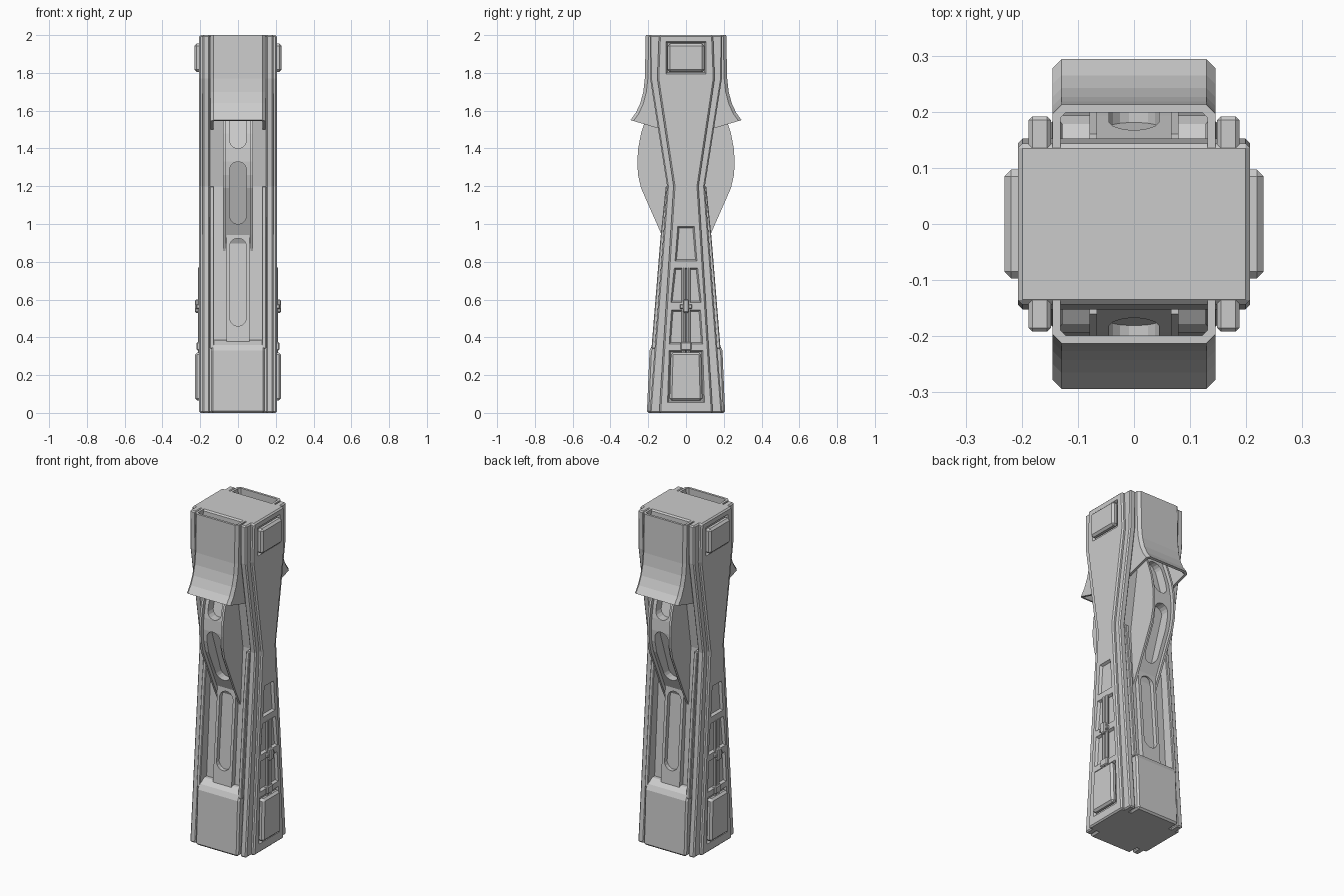
import bpy, bmesh, math
from mathutils import Vector

if "Cube" in bpy.data.objects:
    bpy.data.objects.remove(bpy.data.objects["Cube"])


def make(name, verts, faces, bevel=0.0, hide=False):
    me = bpy.data.meshes.new(name)
    bm = bmesh.new()
    vs = [bm.verts.new(v) for v in verts]
    for f in faces:
        bm.faces.new([vs[i] for i in f])
    bmesh.ops.recalc_face_normals(bm, faces=bm.faces)
    bm.to_mesh(me)
    bm.free()
    ob = bpy.data.objects.new(name, me)
    bpy.context.collection.objects.link(ob)
    if bevel:
        m = ob.modifiers.new("bevel", 'BEVEL')
        m.width, m.segments = bevel, 1
        m.limit_method, m.angle_limit = 'ANGLE', math.radians(40)
    if hide:
        ob.hide_render = True
        ob.hide_set(True)
    return ob


def bridge(name, a, b, **kw):
    """Solid between two matching point loops."""
    n = len(a)
    faces = [list(range(n)), list(range(n, 2 * n))]
    faces += [[i, (i + 1) % n, n + (i + 1) % n, n + i] for i in range(n)]
    return make(name, list(a) + list(b), faces, **kw)


def prism(name, yz, x0, x1, **kw):
    """Side profile (y, z) extruded along x."""
    return bridge(name, [(x0, y, z) for y, z in yz], [(x1, y, z) for y, z in yz], **kw)


def box(name, x, y, z, bevel=0.0):
    return prism(name, [(y[0], z[0]), (y[1], z[0]), (y[1], z[1]), (y[0], z[1])],
                 x[0], x[1], bevel=bevel)


def both(half):
    """Mirror a half outline given as (y, z) from bottom to top."""
    return half + [(-y, z) for y, z in reversed(half)]


def cut(ob, cutter):
    m = ob.modifiers.new("cut", 'BOOLEAN')
    m.operation, m.object, m.solver = 'DIFFERENCE', cutter, 'EXACT'


def lerp(pts, z):
    for (y0, z0), (y1, z1) in zip(pts, pts[1:]):
        if z0 <= z <= z1:
            return y0 + (y1 - y0) * (z - z0) / (z1 - z0)
    return pts[-1][0]


def slot(name, s, r, z0, z1, depth):
    """Rounded slot cutter whose floor follows depth(z)."""
    pts = []
    for k in range(16):
        a = math.pi * (k + 0.5) / 8
        c = z1 - r if math.sin(a) > 0 else z0 + r
        pts.append((r * math.cos(a), c + r * math.sin(a)))
    return bridge(name, [(x, s * 0.5, z) for x, z in pts],
                  [(x, s * depth(z), z) for x, z in pts], hide=True)


# Core body, narrow at the waist
CORE = [(.142, 0), (.066, 1.2), (.152, 1.77), (.143, 2)]
core = prism("core_body", both(CORE), -.207, .207, bevel=.008)

# Pockets down both sides: z range, half width at bottom and top
POCKETS = [(.05, .335, .102, .093), (.36, .55, .093, .081), (.58, .77, .085, .066),
           (.80, .99, .062, .048), (1.79, 1.97, .11, .11)]
for s in (-1, 1):
    for z0, z1, b, t in POCKETS:
        def ring(x, d):
            return [(s * x, -b + d, z0 + d), (s * x, b - d, z0 + d),
                    (s * x, t - d, z1 - d), (s * x, -t + d, z1 - d)]
        cut(core, bridge("pocket_cutter", ring(.215, 0), ring(.192, .012), hide=True))

for s in (-1, 1):
    # Raised covers in the end pockets
    for name, z0, z1, b, t, x in (("lower_cover", .065, .32, .087, .08, .228),
                                  ("upper_cover", 1.805, 1.955, .097, .097, .231)):
        prism(name, [(-b, z0), (b, z0), (t, z1), (-t, z1)], s * .19, s * x, bevel=.012)
    # Twin pipes and clamp
    for y in (-.013, .013):
        bpy.ops.mesh.primitive_cylinder_add(vertices=8, radius=.01, depth=.46,
                                            location=(s * .203, y, .54))
        bpy.context.object.name = "side_pipe"
    box("pipe_clamp_bar", (s * .19, s * .222), (-.033, .033), (.55, .575), .004)
    box("pipe_clamp_block", (s * .19, s * .228), (-.017, .017), (.53, .6), .006)
    box("pipe_socket", (s * .19, s * .219), (-.028, .028), (.33, .375), .005)

# Wide side frames standing proud of the core
FRAME = [(.192, 0), (.1, 1.2), (.19, 1.77), (.192, 2)]
for s in (-1, 1):
    prism("side_frame", both(FRAME), s * .148, s * .188, bevel=.007)
    # Short rails lining the channel
    prism("channel_rail", both([(.183, .34), (.135, .93), (.107, 1.2)]),
          s * .127, s * .15, bevel=.004)

# Base block with sloped shoulders
prism("base_block", both([(.207, 0), (.193, .33), (.178, .36), (.14, .385)]), -.142, .142, bevel=.01)

# Bulging fins and the slotted panel between them
FIN = [(.085, .85), (.13, .945), (.238, 1.19), (.254, 1.26), (.258, 1.33), (.253, 1.4),
       (.238, 1.48), (.215, 1.55), (.16, 1.7)]
for s in (-1, 1):
    prism("bulge_fin", both(FIN), s * .066, s * .079)
INNER = [(y - .022, z) for y, z in FIN]
panel = prism("bulge_panel", both(INNER), -.068, .068)
for s in (-1, 1):
    cut(panel, slot("bulge_slot_cutter", s, .045, 1.0, 1.33, lambda z: lerp(INNER, z) - .05))
    cut(panel, slot("top_slot_cutter", s, .045, 1.4, 1.62, lambda z: lerp(INNER, z) - .05))

# Lower slotted spine
SPINE = [(.152, .36), (.105, .97)]
spine = prism("lower_spine", both(SPINE), -.062, .062)
for s in (-1, 1):
    cut(spine, slot("spine_slot_cutter", s, .045, .46, .925, lambda z: lerp(SPINE, z) - .025))

# Flared hoods, front and back: (z, outer y)
HOOD = [(2, .213), (1.77, .218), (1.7, .226), (1.64, .242), (1.59, .265), (1.55, .294)]
for s in (-1, 1):
    verts, faces = [], []
    for i, (z, y) in enumerate(HOOD):
        drop = .05 * (i / 5) ** 2
        for w, yo, c in ((.145, y, .016), (.131, y - .014, .01)):
            for x, yy in ((-w, .125), (-w, yo - c), (-w + c, yo), (w - c, yo), (w, yo - c), (w, .125)):
                verts.append((x, s * yy, z - drop * (y - yy) / (y - .125)))
    loop = [0, 1, 2, 3, 4, 5, 11, 10, 9, 8, 7, 6]
    for i in range(len(HOOD) - 1):
        for a, b in zip(loop, loop[1:] + loop[:1]):
            faces.append([12 * i + a, 12 * i + b, 12 * i + 12 + b, 12 * i + 12 + a])
    for e in (0, 12 * (len(HOOD) - 1)):
        faces += [[e + k, e + k + 1, e + k + 7, e + k + 6] for k in range(5)]
    make("hood", verts, faces)
